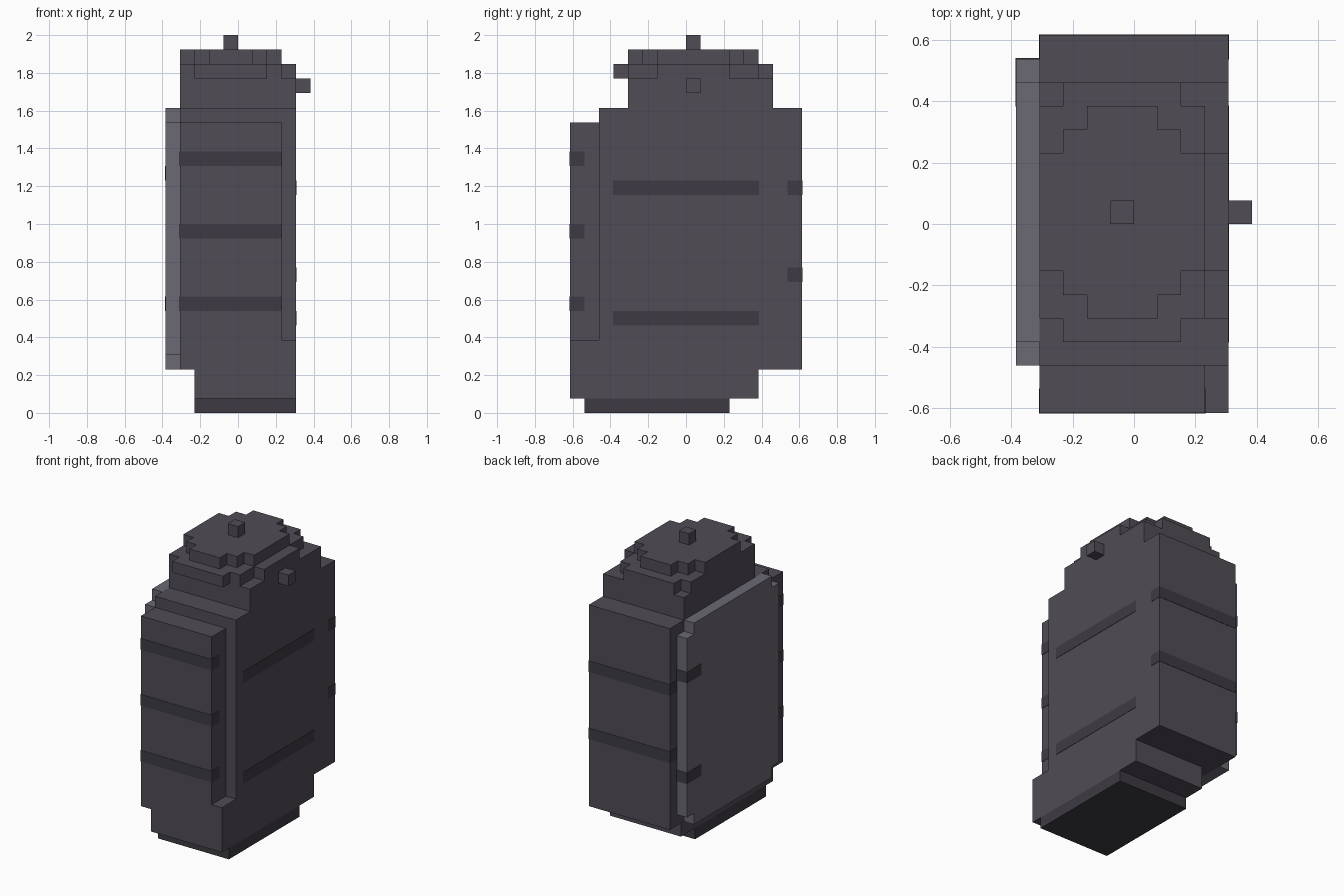
import bpy, bmesh

if "Cube" in bpy.data.objects:
    bpy.data.objects.remove(bpy.data.objects["Cube"])

U = 2 / 26      # one block unit
EPS = 0.03      # bands stand proud by a hair (in units)


def material(name, rgb):
    m = bpy.data.materials.new(name)
    m.diffuse_color = (*rgb, 1)
    m.use_nodes = True
    m.node_tree.nodes["Principled BSDF"].inputs["Base Color"].default_value = m.diffuse_color
    return m


DARK = material("casing", (0.082, 0.072, 0.093))
BLACK = material("trim", (0.048, 0.044, 0.055))
LIGHT = material("panel", (0.147, 0.138, 0.17))


def prism(name, outline, z0, z1, mat):
    """Extrude a plan outline (block units) from z0 to z1."""
    bm = bmesh.new()
    face = bm.faces.new([bm.verts.new((x * U, y * U, z0 * U)) for x, y in outline])
    ext = bmesh.ops.extrude_face_region(bm, geom=[face])
    for v in ext["geom"]:
        if isinstance(v, bmesh.types.BMVert):
            v.co.z = z1 * U
    bmesh.ops.recalc_face_normals(bm, faces=bm.faces)
    mesh = bpy.data.meshes.new(name)
    bm.to_mesh(mesh)
    bm.free()
    mesh.materials.append(mat)
    ob = bpy.data.objects.new(name, mesh)
    bpy.context.collection.objects.link(ob)
    return ob


def box(name, x, y, z, mat=DARK, grow=0):
    (x0, x1), (y0, y1) = (x[0] - grow, x[1] + grow), (y[0] - grow, y[1] + grow)
    return prism(name, [(x0, y0), (x1, y0), (x1, y1), (x0, y1)], z[0], z[1], mat)


def stepped(name, tiers, z, mat=DARK):
    """Stepped disc: tiers are (x0, x1, y0, y1), from widest in x to widest in y."""
    q = []
    for i, (x, y, order) in enumerate(((1, 2, 1), (1, 3, -1), (0, 3, 1), (0, 2, -1))):
        seq = tiers[::-1] if order == 1 else tiers
        for k, t in enumerate(seq):
            q.append((t[x], t[y]))
            if k < len(seq) - 1:      # inner corner of each stair
                n = seq[k + 1]
                q.append((t[x], n[y]) if order == 1 else (n[x], t[y]))
    return prism(name, q, z[0], z[1], mat)


# Foot and lower body
box("foot", (-3, 4), (-7, 3), (0, 1), BLACK)
box("lower_body", (-3, 4), (-8, 5), (1, 3))

# Main body with the front block set in beside a notch
box("main_body", (-4, 4), (-6, 8), (3, 21))
box("front_sill", (-4, 4), (-8, -6), (3, 5))
box("front_block", (-4, 3), (-8, -6), (5, 20))

# Left panel with shortened ends and hinges at the back
panel = [((-5, 6), (3, 21)), ((-6, -5), (4, 20)), ((6, 7), (4, 20))]
for i, (y, z) in enumerate(panel):
    box(f"side_panel_{i}", (-5, -4), y, z, LIGHT)
for z in (7, 16):
    box("hinge", (-5, -4), (5, 7), (z, z + 1), BLACK, EPS)

# Dark bands on front, back and right side
for z in (7, 12, 17):
    box("front_band", (-4, 3), (-8, -7), (z, z + 1), BLACK, EPS)
for z in (9, 15):
    box("back_band", (-4, 4), (7, 8), (z, z + 1), BLACK, EPS)
for z in (6, 15):
    box("side_band", (3, 4), (-5, 5), (z, z + 1), BLACK, EPS)

# Neck, stepped lid and knobs
box("neck", (-4, 4), (-4, 6), (21, 23))
prism("lid_rim", [(-3, -5), (2, -5), (2, -4), (3, -4), (3, -2), (4, -2), (4, 3), (3, 3),
                  (3, 5), (2, 5), (2, 6), (-3, 6), (-3, 5), (-4, 5), (-4, -4), (-3, -4)],
      23, 24, DARK)
stepped("lid_cap", [(-4, 3, -2, 3), (-3, 2, -3, 4), (-2, 1, -4, 5)], (24, 25))
box("lid_knob", (-1, 0), (0, 1), (25, 26))
box("side_peg", (4, 5), (0, 1), (22, 23))
